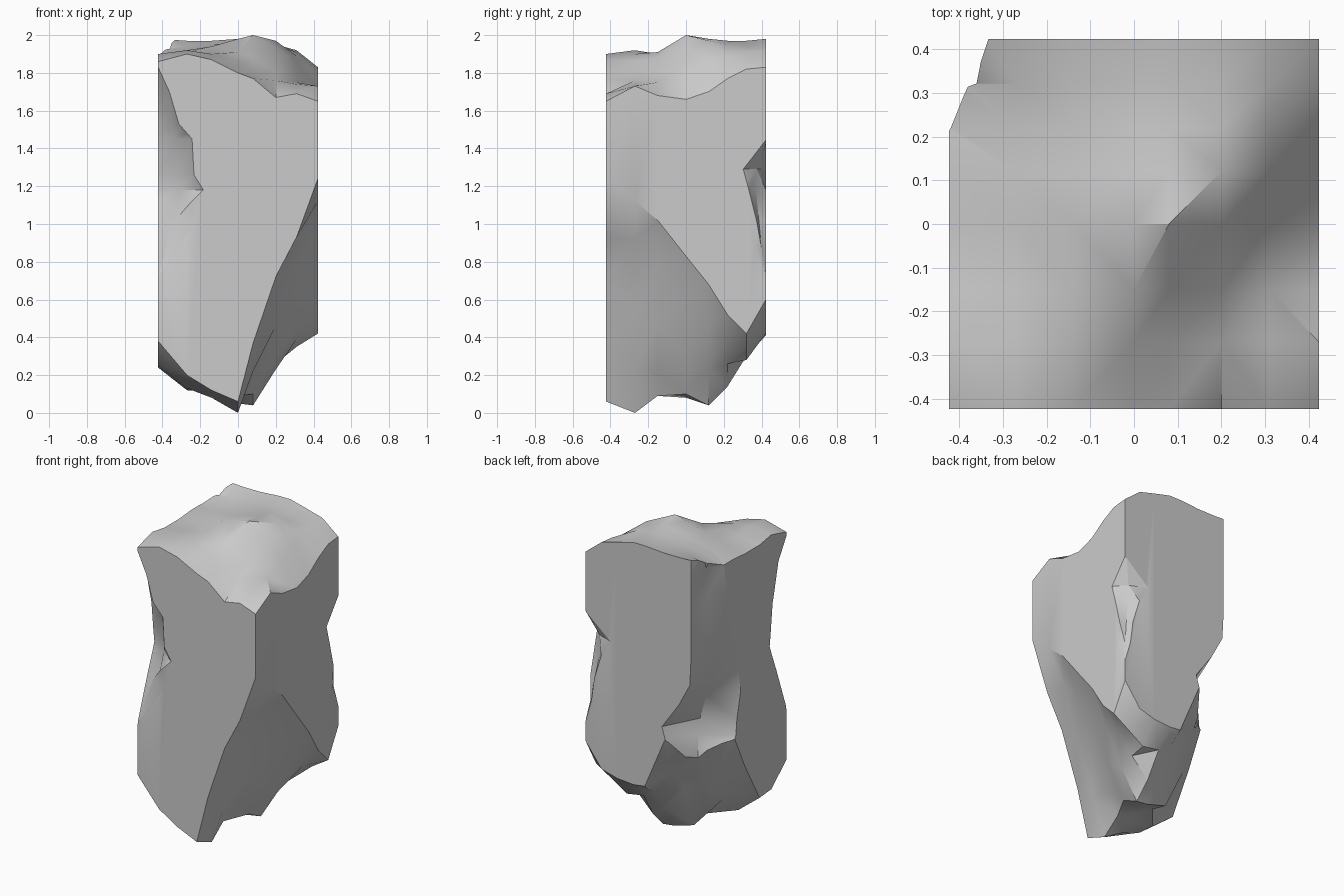
import bpy, bmesh, math

if "Cube" in bpy.data.objects:
    bpy.data.objects.remove(bpy.data.objects["Cube"])

R = 0.423
XS = [-R, -.27, -.14, 0, .08, .2, .31, R]
YS = [-R, -.27, -.15, 0, .12, .22, .32, R]

# heights of the weathered crown, rows front to back, left to right
TOP = [
    [1.86, 1.90, 1.87, 1.80, 1.77, 1.67, 1.69, 1.65],
    [1.90, 1.92, 1.90, 1.86, 1.80, 1.76, 1.74, 1.73],
    [1.88, 1.90, 1.91, 1.91, 1.88, 1.81, 1.75, 1.68],
    [1.88, 1.91, 1.94, 1.98, 2.00, 1.93, 1.80, 1.66],
    [1.89, 1.92, 1.94, 1.97, 1.98, 1.97, 1.86, 1.70],
    [1.89, 1.92, 1.94, 1.96, 1.97, 1.95, 1.89, 1.77],
    [1.92, 1.94, 1.95, 1.96, 1.97, 1.94, 1.91, 1.82],
    [1.98, 1.97, 1.97, 1.98, 1.98, 1.95, 1.92, 1.83]]
# heights of the broken underside
BOTTOM = [
    [.38, .20, .12, .06, .37, .72, .93, 1.24],
    [.25, .13, .08, .00, .22, .55, .92, 1.12],
    [.24, .12, .11, .09, .22, .46, .78, 1.02],
    [.50, .25, .12, .08, .10, .30, .58, .83],
    [.75, .36, .09, .05, .04, .23, .45, .68],
    [.85, .60, .36, .20, .14, .26, .39, .52],
    [.95, .70, .52, .34, .30, .28, .35, .42],
    [1.0, .90, .75, .42, .41, .42, .45, .60]]


def finish(name, bm):
    bmesh.ops.triangulate(bm, faces=bm.faces[:])
    bmesh.ops.recalc_face_normals(bm, faces=bm.faces[:])
    if bm.calc_volume(signed=True) < 0:
        bmesh.ops.reverse_faces(bm, faces=bm.faces[:])
    me = bpy.data.meshes.new(name)
    bm.to_mesh(me)
    bm.free()
    ob = bpy.data.objects.new(name, me)
    bpy.context.scene.collection.objects.link(ob)
    return ob


def volume(me):
    bm = bmesh.new()
    bm.from_mesh(me)
    v = bm.calc_volume()
    bm.free()
    return v


# rock body: two height surfaces joined by flat sides
bm = bmesh.new()
n = len(XS)
layers = [[[bm.verts.new((XS[i], YS[j], h[j][i])) for i in range(n)]
           for j in range(n)] for h in (BOTTOM, TOP)]
for g in layers:
    for j in range(n - 1):
        for i in range(n - 1):
            bm.faces.new((g[j][i], g[j][i + 1], g[j + 1][i + 1], g[j + 1][i]))
m = n - 1
rim = ([(0, i) for i in range(m)] + [(j, m) for j in range(m)]
       + [(m, i) for i in range(m, 0, -1)] + [(j, 0) for j in range(m, 0, -1)])
lo, hi = layers
for k, (j, i) in enumerate(rim):
    q, p = rim[(k + 1) % len(rim)]
    bm.faces.new((lo[j][i], lo[q][p], hi[q][p], hi[j][i]))
rock = finish("rock", bm)


def subtract(cutter):
    """Cut the rock, taking the first solver that gives a sound result."""
    before = volume(rock.data)
    mod = rock.modifiers.new("chip", 'BOOLEAN')
    mod.operation = 'DIFFERENCE'
    mod.object = cutter
    result = None
    for solver in ('EXACT', 'MANIFOLD', 'FLOAT'):
        mod.solver = solver
        bpy.context.view_layer.update()
        dg = bpy.context.evaluated_depsgraph_get()
        me = bpy.data.meshes.new_from_object(rock.evaluated_get(dg))
        if before * 0.8 < volume(me) < before * 0.9999:
            result = me
            break
    rock.modifiers.clear()
    if result:
        rock.data = result
    bpy.data.objects.remove(cutter)


def chip_corner(name, sx, sy, dent, sections):
    """Chip a vertical corner; each section is (z, width on x, width on y)."""
    bm = bmesh.new()
    rings = []
    out = 0.6
    for k, (z, a, b) in enumerate(sections):
        ax, by = R - a, R - b
        # the middle of the chip follows softened widths
        near = [sections[max(k - 1, 0)], sections[k], sections[k],
                sections[min(k + 1, len(sections) - 1)]]
        ma = sum(s[1] for s in near) / 4
        mb = sum(s[2] for s in near) / 4
        if min(a, b) < 0:
            ma, mb = a, b
        d = dent * max(0, min(ma, mb))
        pts = [(ax, R), (R - ma / 2 - d, R - mb / 2 - d), (R, by),
               (out, by), (out, out), (ax, out)]
        rings.append([bm.verts.new((sx * x, sy * y, z)) for x, y in pts])
    for r0, r1 in zip(rings, rings[1:]):
        for k in range(6):
            l = (k + 1) % 6
            bm.faces.new((r0[k], r0[l], r1[l], r1[k]))
    bm.faces.new(rings[0])
    bm.faces.new(rings[-1])
    cutter = finish(name, bm)
    cutter.hide_render = True
    subtract(cutter)


# chipped vertical corners
chip_corner("front_left_chip", -1, -1, 0.1, [
    (.70, -.01, -.012), (1.0, .19, .10), (1.1, .16, .14), (1.18, .24, .17),
    (1.26, .19, .16), (1.45, .18, .14), (1.53, .11, .12), (1.7, .06, .08),
    (1.85, -.01, -.012)])
chip_corner("back_left_chip", -1, 1, 0.2, [
    (.50, .20, .20), (.74, .27, .33), (.84, .30, .34),
    (1.01, .18, .38), (1.16, .10, .35), (1.35, .09, .33), (1.46, .09, .29),
    (1.71, .09, .24), (1.89, .09, .21), (2.0, .09, .10), (2.1, .09, .09)])
chip_corner("back_right_chip", 1, 1, 0.1, [
    (.70, -.01, -.012), (.87, .04, .06), (1.02, .06, .05), (1.18, .11, .09),
    (1.29, .18, .12), (1.46, -.01, -.012)])

# smooth broken surfaces, crisp edges against the flat sides
for ob in bpy.context.scene.objects:
    ob.select_set(ob == rock)
bpy.context.view_layer.objects.active = rock
bpy.ops.object.shade_smooth_by_angle(angle=math.radians(30))
